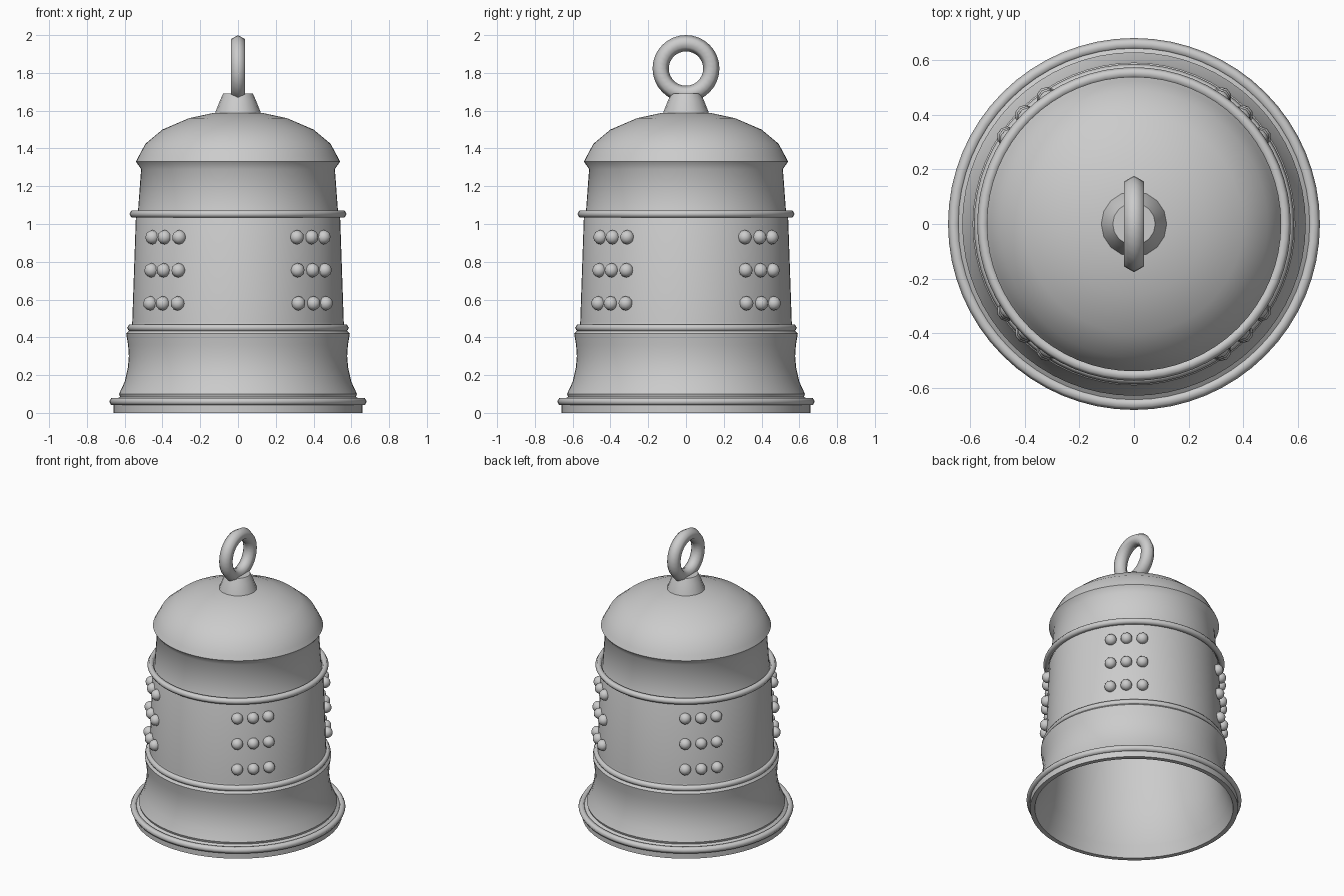
import bpy, bmesh, math
from mathutils import Matrix, Vector

if "Cube" in bpy.data.objects:
    bpy.data.objects.remove(bpy.data.objects["Cube"])


def finish(name, bm, angle=40):
    bmesh.ops.remove_doubles(bm, verts=bm.verts, dist=0.0005)
    bmesh.ops.recalc_face_normals(bm, faces=bm.faces)
    me = bpy.data.meshes.new(name)
    bm.to_mesh(me)
    bm.free()
    ob = bpy.data.objects.new(name, me)
    bpy.context.collection.objects.link(ob)
    bpy.ops.object.select_all(action='DESELECT')
    bpy.context.view_layer.objects.active = ob
    ob.select_set(True)
    bpy.ops.object.shade_smooth_by_angle(angle=math.radians(angle))
    return ob


def lathe(name, profile, steps=64, closed=False, angle=40):
    bm = bmesh.new()
    vs = [bm.verts.new((r, 0, z)) for r, z in profile]
    pairs = list(zip(vs, vs[1:])) + ([(vs[-1], vs[0])] if closed else [])
    es = [bm.edges.new(p) for p in pairs]
    bmesh.ops.spin(bm, geom=vs + es, cent=(0, 0, 0), axis=(0, 0, 1),
                   angle=2 * math.pi, steps=steps, use_duplicate=False)
    return finish(name, bm, angle)


def hex_ring(name, major, minor, z, steps=64):
    pts = [(major + minor * math.cos(k * math.pi / 3),
            z + minor * math.sin(k * math.pi / 3)) for k in range(6)]
    return lathe(name, pts, steps, True, 65)


# Hollow bell shell: outer wall upward, then inner wall back down
outer = [(0.62, 0.07), (0.63, 0.10), (0.60, 0.165), (0.583, 0.24),
         (0.578, 0.30), (0.582, 0.36), (0.592, 0.42), (0.563, 0.45),
         (0.56, 0.48), (0.541, 1.03), (0.53, 1.06), (0.513, 1.29),
         (0.54, 1.33), (0.525, 1.36), (0.49, 1.425), (0.40, 1.50),
         (0.26, 1.56), (0.13, 1.588), (0, 1.595)]
inner = [(0, 1.555), (0.25, 1.52), (0.38, 1.46), (0.46, 1.39),
         (0.485, 1.29), (0.51, 1.03), (0.53, 0.48), (0.548, 0.30),
         (0.57, 0.165), (0.60, 0.08)]
lathe("bell_body", outer + inner, closed=True)

# Bottom lip
lathe("bottom_lip", [(0.63, 0), (0.66, 0), (0.66, 0.06), (0.625, 0.085),
                     (0.60, 0.08)], closed=True)

# Raised bands around the body
for name, r, m, z in (("lip_band", 0.66, 0.022, 0.06),
                      ("lower_band", 0.566, 0.021, 0.45),
                      ("upper_band", 0.554, 0.021, 1.053)):
    hex_ring(name, r, m, z)

# Crown collar under the loop
lathe("crown_collar", [(0, 1.57), (0.125, 1.57), (0.118, 1.597),
                       (0.095, 1.655), (0.078, 1.692), (0, 1.692)], 16)

# Hanging loop, turned upright in the y-z plane
loop = hex_ring("hanging_loop", 0.134, 0.043, 0, 32)
loop.data.transform(Matrix.Translation((0, 0, 1.823)) @
                    Matrix.Rotation(math.pi / 2, 4, 'Y'))

# Stud panels: 3 x 3 studs on each of the four diagonals
for q in range(4):
    bm = bmesh.new()
    for z, r in ((0.58, 0.564), (0.755, 0.557), (0.93, 0.55)):
        for k in (-1, 0, 1):
            a = math.radians(45 + 90 * q + 10.5 * k)
            pos = Vector((r * math.cos(a), r * math.sin(a), z))
            bmesh.ops.create_icosphere(bm, subdivisions=2, radius=0.038,
                                       matrix=Matrix.Translation(pos))
    finish("stud_panel_%d" % (q + 1), bm, 60)
